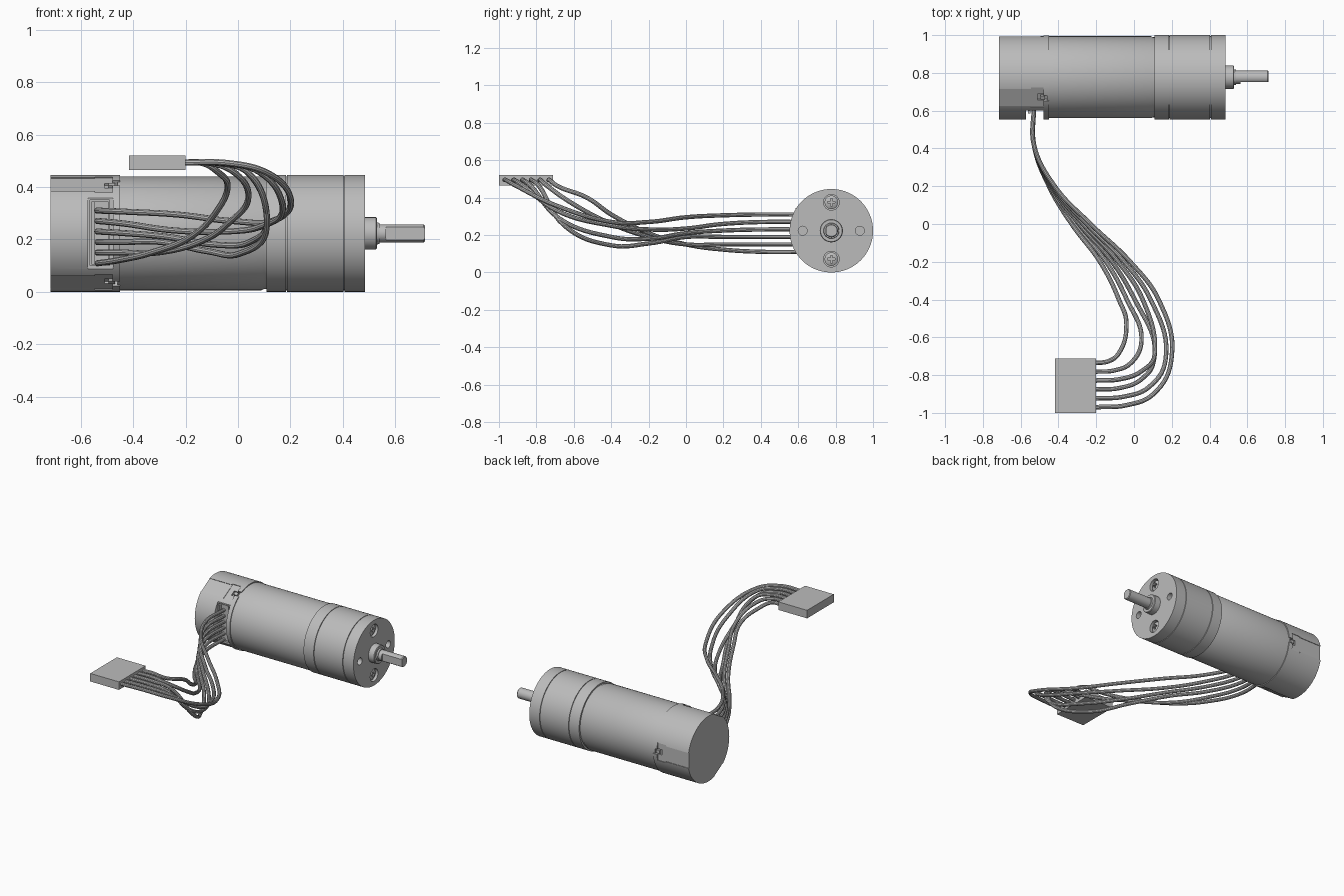
import bpy, bmesh, math
from mathutils import Vector, Matrix

cube = bpy.data.objects.get("Cube")
if cube:
    bpy.data.objects.remove(cube, do_unlink=True)

grey = bpy.data.materials.new("plain grey")
grey.use_nodes = True
grey.diffuse_color = (0.5, 0.5, 0.5, 1)
grey.node_tree.nodes["Principled BSDF"].inputs["Base Color"].default_value = grey.diffuse_color

AXIS_Y, AXIS_Z, R = 0.777, 0.223, 0.223


def finish(name, bm):
    bmesh.ops.recalc_face_normals(bm, faces=bm.faces)
    mesh = bpy.data.meshes.new(name)
    bm.to_mesh(mesh)
    bm.free()
    obj = bpy.data.objects.new(name, mesh)
    mesh.materials.append(grey)
    bpy.context.collection.objects.link(obj)
    return obj


def activate(obj):
    bpy.ops.object.select_all(action='DESELECT')
    obj.select_set(True)
    bpy.context.view_layer.objects.active = obj


def smooth(obj):
    activate(obj)
    bpy.ops.object.shade_smooth_by_angle(angle=math.radians(30))


def lathe(name, profile, dy=0, dz=0, sides=96):
    """Turn (x, radius) points around a line parallel to the motor axis."""
    bm = bmesh.new()
    rings = []
    for x, r in profile:
        rings.append([bm.verts.new((x, AXIS_Y + dy + r * math.cos(a), AXIS_Z + dz + r * math.sin(a)))
                      for a in (math.tau * i / sides for i in range(sides))])
    for a, b in zip(rings, rings[1:]):
        for i in range(sides):
            j = (i + 1) % sides
            bm.faces.new((a[i], a[j], b[j], b[i]))
    bm.faces.new(rings[0])
    bm.faces.new(rings[-1])
    return finish(name, bm)


def box(name, low, high, turn=0):
    """Box between two corners, optionally turned about the motor axis."""
    low, high = Vector(low), Vector(high)
    bm = bmesh.new()
    bmesh.ops.create_cube(bm, size=1)
    bmesh.ops.scale(bm, vec=high - low, verts=bm.verts)
    bmesh.ops.translate(bm, vec=(low + high) / 2, verts=bm.verts)
    bmesh.ops.rotate(bm, cent=(0, AXIS_Y, AXIS_Z), matrix=Matrix.Rotation(turn, 3, 'X'), verts=bm.verts)
    return finish(name, bm)


def cut(obj, *cutters):
    for cutter in cutters:
        cutter.hide_render = True
        mod = obj.modifiers.new("cut", 'BOOLEAN')
        mod.operation, mod.solver, mod.object = 'DIFFERENCE', 'EXACT', cutter
        activate(obj)
        bpy.ops.object.modifier_apply(modifier=mod.name)
        bpy.data.objects.remove(cutter, do_unlink=True)


# Motor can
smooth(lathe("motor_can", [(-0.46, 0.217), (0.09, 0.217), (0.1, 0.212), (0.115, 0.212)]))

# Gearbox with two seams, screw recesses and mounting holes
seam = R - 0.006
gearbox = lathe("gearbox", [(0.108, R), (0.184, R), (0.184, seam), (0.188, seam), (0.188, R),
                            (0.403, R), (0.403, seam), (0.407, seam), (0.407, R), (0.485, R)])
for side in (-1, 1):
    cut(gearbox, lathe("cutter", [(0.455, 0.042), (0.52, 0.042)], dz=side * 0.152, sides=32),
        lathe("cutter", [(0.42, 0.024), (0.52, 0.024)], dy=side * 0.153, sides=32))
smooth(gearbox)

# Cross-head screws
for side, label in ((1, "upper"), (-1, "lower")):
    screw = lathe(label + "_screw", [(0.45, 0.036), (0.47, 0.036), (0.477, 0.024), (0.479, 0.012)],
                  dz=side * 0.152, sides=32)
    z = AXIS_Z + side * 0.152
    for w, h in ((0.02, 0.005), (0.005, 0.02)):
        cut(screw, box("cutter", (0.465, AXIS_Y - w, z - h), (0.5, AXIS_Y + w, z + h)))
    smooth(screw)

# Front bearing and shaft with a flat
smooth(lathe("bearing_boss", [(0.48, 0.062), (0.526, 0.062), (0.53, 0.058),
                              (0.53, 0.042), (0.54, 0.04)], sides=48))
shaft = lathe("shaft", [(0.5, 0.035), (0.708, 0.035), (0.713, 0.031)], sides=48)
cut(shaft, box("cutter", (0.565, AXIS_Y - 0.1, 0), (0.8, AXIS_Y - 0.025, 0.4)))
smooth(shaft)

# Rear cap with three clip tracks, each with a slot and window
cap = lathe("rear_cap", [(-0.715, R), (-0.45, R)])
for turn in (-math.pi / 3, math.pi / 3, math.pi):
    def slot(x0, x1, half, depth):
        return box("cutter", (x0, AXIS_Y - 0.3, AXIS_Z - half), (x1, AXIS_Y - R + depth, AXIS_Z + half), turn)
    cut(cap, slot(-0.73, -0.54, 0.052, 0.01), slot(-0.545, -0.48, 0.06, 0.0125),
        slot(-0.51, -0.44, 0.018, 0.022))
    box("clip_tooth", (-0.495, AXIS_Y - R + 0.006, AXIS_Z - 0.011),
        (-0.47, AXIS_Y - R + 0.03, AXIS_Z + 0.011), turn)
cut(cap, box("cutter", (-0.572, 0.5, 0.06), (-0.478, 0.6, 0.39)),
    box("cutter", (-0.565, 0.5, 0.1), (-0.49, 0.64, 0.35)))
smooth(cap)

# Cable socket in the side opening
box("socket_back", (-0.56, 0.605, 0.105), (-0.495, 0.645, 0.345))
box("socket_rail", (-0.56, 0.585, 0.105), (-0.548, 0.62, 0.345))

# Cable plug
box("cable_plug", (-0.417, -1, 0.465), (-0.2, -0.712, 0.52))

# Six wires: bend position, then heights along the run
runs = [(-0.04, -0.53, 0.15, 0.21, 0.31, 0.4),
        (0.04, -0.61, 0.15, 0.19, 0.26, 0.37),
        (0.11, -0.65, 0.19, 0.155, 0.145, 0.25),
        (0.11, -0.68, 0.21, 0.18, 0.19, 0.29),
        (0.17, -0.69, 0.235, 0.23, 0.25, 0.33),
        (0.2, -0.7, 0.295, 0.27, 0.27, 0.36)]
for i, (bx, by, za, zb, zc, zd) in enumerate(runs):
    t = i / 5
    z0 = 0.11 + 0.2 * t
    ey = -0.735 - 0.235 * t
    reach = bx + 0.2
    path = [(-0.53, 0.62, z0), (-0.53, 0.42, z0), (-0.45 + 0.03 * t, 0.2, z0 * 0.7 + za * 0.3),
            (-0.33 + 0.1 * t, 0, za), (-0.18 + 0.16 * t, -0.2, zb), (-0.08 + 0.21 * t, -0.4, zc),
            (bx, by, zd), (bx - 0.25 * reach, by + 0.75 * (ey - by), 0.46),
            (bx - 0.6 * reach, by + 0.96 * (ey - by), 0.492), (-0.21, ey, 0.494)]
    curve = bpy.data.curves.new("wire", 'CURVE')
    curve.dimensions = '3D'
    curve.bevel_depth, curve.bevel_resolution, curve.resolution_u = 0.012, 3, 8
    spline = curve.splines.new('BEZIER')
    spline.bezier_points.add(len(path) - 1)
    for point, co in zip(spline.bezier_points, path):
        point.co = co
        point.handle_left_type = point.handle_right_type = 'AUTO'
    curve.materials.append(grey)
    wire = bpy.data.objects.new(f"wire_{i + 1}", curve)
    bpy.context.collection.objects.link(wire)
    activate(wire)
    bpy.ops.object.convert(target='MESH')
    smooth(bpy.context.object)
